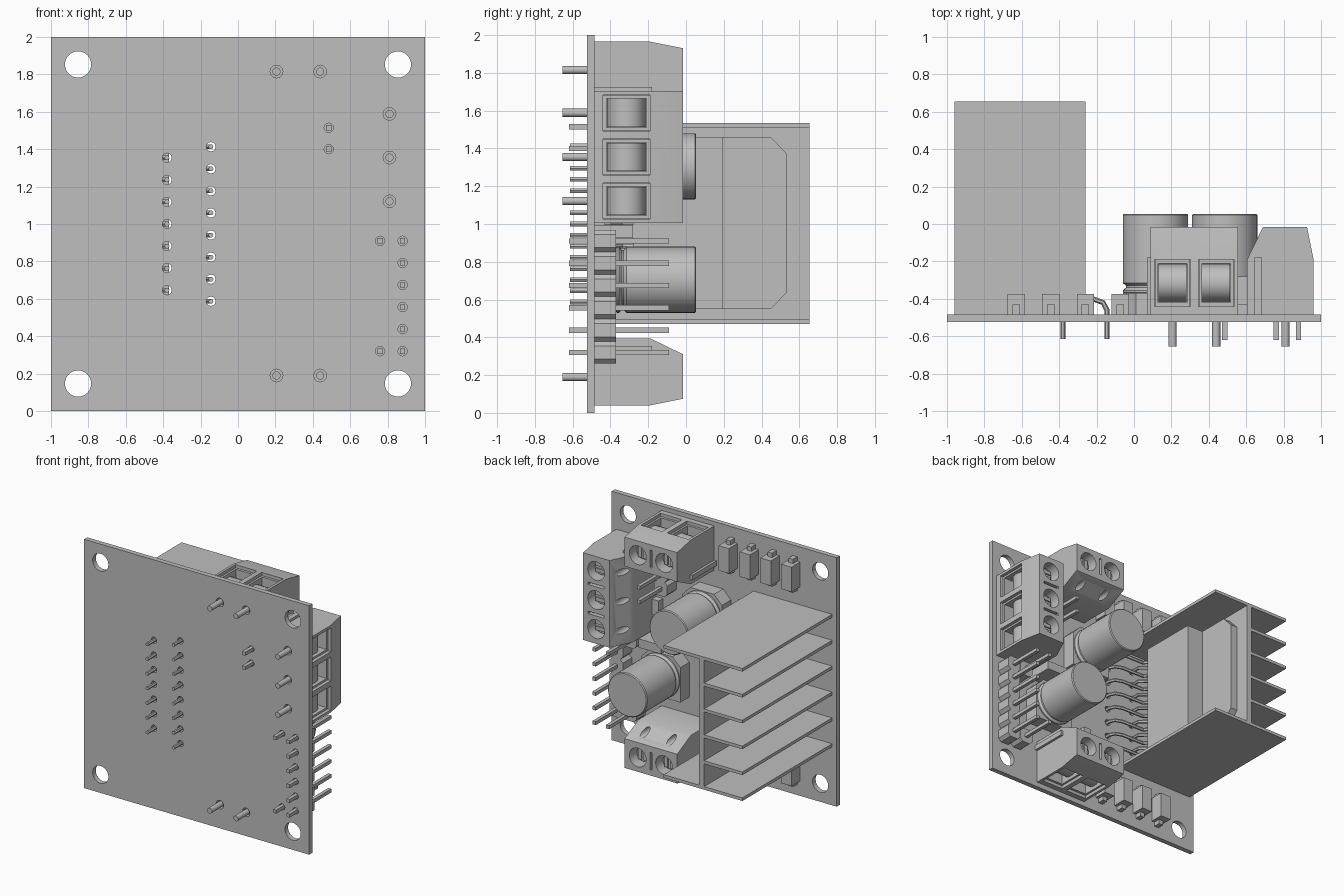
import bpy, bmesh, math
from mathutils import Matrix, Vector

if "Cube" in bpy.data.objects:
    bpy.data.objects.remove(bpy.data.objects["Cube"], do_unlink=True)

grey = bpy.data.materials.new("plain grey")
grey.use_nodes = True
COLOUR = (0.52, 0.52, 0.52, 1)
grey.diffuse_color = COLOUR
next(n for n in grey.node_tree.nodes if n.type == "BSDF_PRINCIPLED").inputs["Base Color"].default_value = COLOUR

BACK = -0.485   # component side of the board
TURN = {"x": Matrix.Rotation(math.pi / 2, 4, "Y"),
        "y": Matrix.Rotation(-math.pi / 2, 4, "X"),
        "z": Matrix.Identity(4)}


def box(bm, x, y, z):
    """Box from three (low, high) ranges."""
    mid = Vector([(a + b) / 2 for a, b in (x, y, z)])
    size = [b - a for a, b in (x, y, z)]
    bmesh.ops.create_cube(bm, size=1, matrix=Matrix.Translation(mid) @ Matrix.Diagonal((*size, 1)))


def around(c, half):
    return (c - half, c + half)


def cyl(bm, centre, r, length, axis="y", seg=24):
    bmesh.ops.create_cone(bm, cap_ends=True, segments=seg, radius1=r, radius2=r, depth=length,
                          matrix=Matrix.Translation(centre) @ TURN[axis])


def rod(bm, x, z, r, y0, y1, seg=24):
    cyl(bm, (x, (y0 + y1) / 2, z), r, y1 - y0, "y", seg)


def prism(bm, points, offset):
    """Extrude a closed outline of 3D points along an offset."""
    face = bm.faces.new([bm.verts.new(p) for p in points])
    out = bmesh.ops.extrude_face_region(bm, geom=[face])
    bmesh.ops.translate(bm, vec=offset, verts=[v for v in out["geom"] if isinstance(v, bmesh.types.BMVert)])
    bmesh.ops.recalc_face_normals(bm, faces=bm.faces[:])


def finish(bm, name, cutter=None, smooth=True):
    mesh = bpy.data.meshes.new(name)
    bm.to_mesh(mesh)
    bm.free()
    ob = bpy.data.objects.new(name, mesh)
    bpy.context.collection.objects.link(ob)
    if cutter is not None:
        tool = finish(cutter, name + "_cutter", smooth=False)
        tool.hide_render = True
        mod = ob.modifiers.new("cut", "BOOLEAN")
        mod.object, mod.operation, mod.solver = tool, "DIFFERENCE", "EXACT"
        bpy.context.view_layer.update()
        cut = bpy.data.meshes.new_from_object(ob.evaluated_get(bpy.context.evaluated_depsgraph_get()))
        ob.modifiers.clear()
        ob.data = cut
        bpy.data.objects.remove(tool, do_unlink=True)
    ob.data.materials.clear()
    ob.data.materials.append(grey)
    if smooth:
        bpy.ops.object.select_all(action="DESELECT")
        ob.select_set(True)
        bpy.context.view_layer.objects.active = ob
        bpy.ops.object.shade_smooth_by_angle(angle=math.radians(35))
    return ob


# Pin positions as (x, z)
PITCH = 0.118
short_leads = [(-0.38, 1.0 + PITCH * i) for i in range(-3, 4)]
long_leads = [(-0.145, 1.0 + PITCH * (i - 3.5)) for i in range(8)]
control = [(0.88, 0.32 + PITCH * i) for i in range(6)]
header_pins = control + [(0.76, 0.32), (0.76, 0.91), (0.485, 1.4), (0.485, 1.515)]
POLE = 0.2335
block_pins = [(0.81, 1.355 + POLE * i) for i in (-1, 0, 1)]
block_pins += [(0.3225 + s * POLE / 2, z) for s in (-1, 1) for z in (0.19, 1.815)]

# Circuit board with mounting and pin holes
board, holes = bmesh.new(), bmesh.new()
box(board, (-1, 1), (-0.525, BACK), (0, 2))
drills = [(sx * 0.855, 1 + sz * 0.853, 0.07, 32) for sx in (-1, 1) for sz in (-1, 1)]
drills += [(x, z, 0.025, 12) for x, z in short_leads + long_leads + header_pins]
drills += [(x, z, 0.034, 12) for x, z in block_pins]
for x, z, r, seg in drills:
    rod(holes, x, z, r, -0.6, -0.4, seg)
finish(board, "circuit_board", holes)


# Screw terminal blocks, built facing +x and turned into place
def terminal_block(name, poles, x, z, angle):
    half = poles * POLE / 2
    place = Matrix.Translation((x, 0, z)) @ Matrix.Rotation(angle, 4, "Y")
    centres = [POLE * (i - (poles - 1) / 2) for i in range(poles)]
    body, cut, metal = bmesh.new(), bmesh.new(), bmesh.new()
    outline = [(-0.205, BACK), (-0.205, -0.19), (-0.12, -0.015), (0.115, -0.015), (0.15, -0.19), (0.15, BACK)]
    prism(body, [(u, y, -half) for u, y in outline], (0, 0, 2 * half))
    for c in centres:
        box(cut, (0.0, 0.2), (-0.44, -0.19), around(c, 0.095))      # wire opening
        rod(cut, 0, c, 0.075, -0.12, 0.1)                           # screw well
        rod(cut, -0.165, c, 0.026, -0.21, 0.1, 16)                  # notch on the slope
        # wire cage: frame around the opening and a rounded clamp
        for y in (-0.43, -0.2):
            box(metal, (0.0, 0.125), around(y, 0.01), around(c, 0.093))
        for s in (-1, 1):
            box(metal, (0.0, 0.125), (-0.43, -0.2), around(c + s * 0.085, 0.008))
        cyl(metal, (0.0, -0.315, c), 0.1, 0.15, "z")
        # slotted screw head
        rod(metal, 0, c, 0.058, -0.13, -0.085)
        for s in (-1, 1):
            box(metal, around(0, 0.045), (-0.09, -0.075), around(c + s * 0.025, 0.015))
        rod(metal, 0, c, 0.022, -0.655, -0.45, 12)                  # solder pin
    for a, b in zip(centres, centres[1:]):
        box(cut, around(0, 0.07), (-0.05, 0.1), around((a + b) / 2, 0.01))
    rib = bmesh.new()
    box(rib, (-0.165, -0.125), (BACK, -0.18), (half, half + 0.02))
    for bm, part, tool in ((body, "body", cut), (metal, "metal", None), (rib, "rib", None)):
        finish(bm, f"{name}_{part}", tool).matrix_world = place


terminal_block("side_terminal", 3, 0.81, 1.355, 0)
terminal_block("top_terminal", 2, 0.3225, 1.815, -math.pi / 2)
terminal_block("bottom_terminal", 2, 0.3225, 0.19, math.pi / 2)

# Capacitors: chamfered base plus a turned can with a groove
R = 0.175
for name, x, z in (("lower_capacitor", 0.485, 0.705), ("upper_capacitor", 0.115, 1.305)):
    bm = bmesh.new()
    k = R - 0.07
    corners = [(-R, -R), (R, -R), (R, k), (k, R), (-k, R), (-R, k)]
    prism(bm, [(x + a, BACK, z + b) for a, b in corners], (0, 0.115, 0))
    finish(bm, name + "_base")
    bm = bmesh.new()
    profile = [(0, -0.38), (0.16, -0.38), (R, -0.365), (R, -0.355), (0.158, -0.34), (0.158, -0.33),
               (R, -0.315), (R, 0.047), (0.168, 0.054), (0, 0.054)]
    verts = [bm.verts.new((x + r, y, z)) for r, y in profile]
    edges = [bm.edges.new(pair) for pair in zip(verts, verts[1:])]
    bmesh.ops.spin(bm, geom=verts + edges, cent=(x, 0, z), axis=(0, 1, 0), angle=2 * math.pi, steps=40)
    bmesh.ops.remove_doubles(bm, verts=bm.verts[:], dist=0.0005)
    bmesh.ops.recalc_face_normals(bm, faces=bm.faces[:])
    finish(bm, name + "_can")

# Heat sink: spine, two full-width plates and four fins
LOW, HIGH, END = 0.47, 1.535, 0.655
bm = bmesh.new()
box(bm, (-0.62, -0.575), (BACK, END), (LOW + 0.01, HIGH - 0.01))
for i in range(6):
    z = LOW + 0.0125 + i * (HIGH - LOW - 0.025) / 5
    inner = -0.26 if i in (0, 5) else -0.6
    box(bm, (-0.96, inner), (BACK, END), around(z, 0.0125))
finish(bm, "heat_sink", smooth=False)

# Driver chip: body, chamfered tab and cross-head screw
bm = bmesh.new()
box(bm, (-0.575, -0.37), (-0.28, 0.197), (0.55, 1.46))
finish(bm, "chip_body", smooth=False)
bm = bmesh.new()
tab = [(0.19, 0.55), (0.45, 0.55), (0.535, 0.64), (0.535, 1.37), (0.45, 1.46), (0.19, 1.46)]
prism(bm, [(-0.575, y, z) for y, z in tab], (0.06, 0, 0))
finish(bm, "chip_tab", smooth=False)
bm, cross = bmesh.new(), bmesh.new()
cyl(bm, (-0.495, 0.37, 1.005), 0.105, 0.06, "x", 32)
box(cross, (-0.49, -0.4), around(0.37, 0.013), around(1.005, 0.09))
box(cross, (-0.49, -0.4), around(0.37, 0.09), around(1.005, 0.013))
finish(bm, "chip_screw", cross)


# Chip leads: bent wires from the chip into the board
def leads(name, pins, path):
    curve = bpy.data.curves.new(name, "CURVE")
    curve.dimensions = "3D"
    curve.bevel_depth, curve.bevel_resolution, curve.use_fill_caps = 0.014, 1, True
    for _, z in pins:
        line = curve.splines.new("POLY")
        line.points.add(len(path) - 1)
        for point, (x, y) in zip(line.points, path):
            point.co = (x, y, z, 1)
    temp = bpy.data.objects.new(name, curve)
    bpy.context.collection.objects.link(temp)
    bpy.context.view_layer.update()
    bm = bmesh.new()
    bm.from_mesh(temp.evaluated_get(bpy.context.evaluated_depsgraph_get()).to_mesh())
    bpy.data.objects.remove(temp, do_unlink=True)
    finish(bm, name)


leads("short_chip_leads", short_leads, [(-0.45, -0.25), (-0.45, -0.34), (-0.38, -0.4), (-0.38, -0.615)])
leads("long_chip_leads", long_leads, [(-0.45, -0.25), (-0.45, -0.36), (-0.42, -0.395), (-0.22, -0.4),
                                      (-0.165, -0.42), (-0.145, -0.46), (-0.145, -0.615)])

# Pin headers: octagonal plastic cells with square pins
bm, pins = bmesh.new(), bmesh.new()
for x, z in header_pins:
    h, k = 0.059, 0.035
    ring = [(-h, -k), (-k, -h), (k, -h), (h, -k), (h, k), (k, h), (-k, h), (-h, k)]
    prism(bm, [(x + a, BACK, z + b) for a, b in ring], (0, 0.115, 0))
    box(pins, around(x, 0.014), (-0.62, -0.09), around(z, 0.014))
finish(bm, "header_bodies", smooth=False)
finish(pins, "header_pins", smooth=False)

# Diodes in a row along the top and bottom edges
bm = bmesh.new()
for x in (-0.63, -0.445, -0.26, -0.073):
    for z in (0.22, 1.78):
        box(bm, around(x, 0.046), (BACK, -0.375), around(z, 0.1))
        box(bm, around(x, 0.02), (BACK, -0.43), around(z, 0.135))
finish(bm, "diodes", smooth=False)

# Regulator and small surface parts
bm = bmesh.new()
box(bm, (0.42, 0.62), (BACK, -0.28), (0.925, 0.995))
for x, z in ((0.58, 1.2), (0.3, 0.98), (0.12, 0.98), (0.1, 0.6)):
    box(bm, around(x, 0.035), (BACK, -0.43), around(z, 0.06))
finish(bm, "small_parts", smooth=False)
